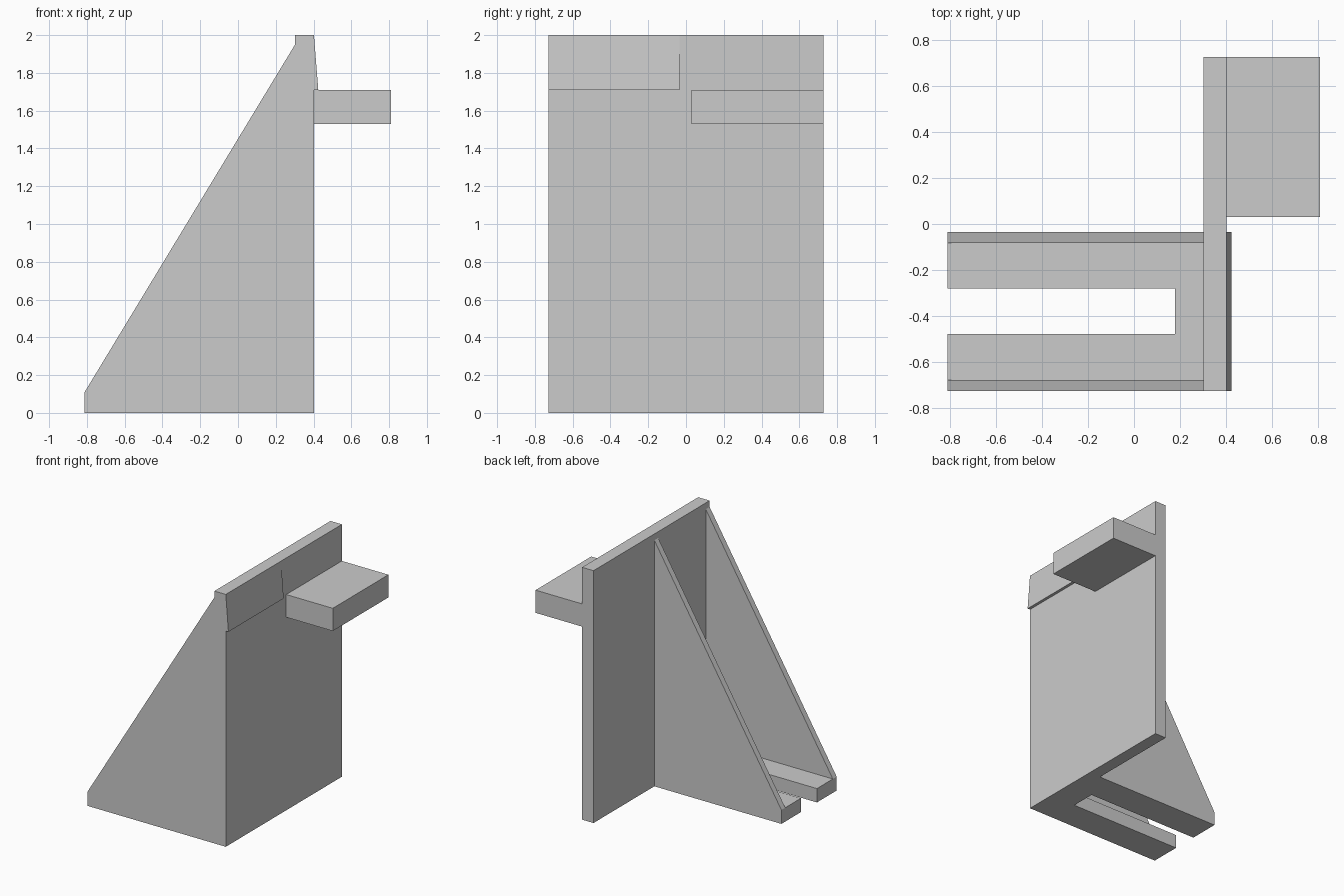
import bpy
import bmesh
from mathutils import Vector

cube = bpy.data.objects.get("Cube")
if cube:
    bpy.data.objects.remove(cube, do_unlink=True)

grey = bpy.data.materials.new("plain grey")
grey.use_nodes = True
COLOR = (0.6, 0.6, 0.6, 1)
grey.diffuse_color = COLOR
grey.node_tree.nodes["Principled BSDF"].inputs["Base Color"].default_value = COLOR


def extrude_profile(name, points, direction):
    """Sweep a closed planar outline along a direction into a solid."""
    bm = bmesh.new()
    face = bm.faces.new([bm.verts.new(p) for p in points])
    swept = bmesh.ops.extrude_face_region(bm, geom=[face])["geom"]
    verts = [v for v in swept if isinstance(v, bmesh.types.BMVert)]
    bmesh.ops.translate(bm, verts=verts, vec=Vector(direction))
    bmesh.ops.recalc_face_normals(bm, faces=bm.faces)
    mesh = bpy.data.meshes.new(name)
    bm.to_mesh(mesh)
    bm.free()
    mesh.materials.append(grey)
    obj = bpy.data.objects.new(name, mesh)
    bpy.context.collection.objects.link(obj)
    return obj


def side_profile(name, xz, y0, y1):
    return extrude_profile(name, [(x, y0, z) for x, z in xz], (0, y1 - y0, 0))


def box(name, x0, x1, y0, y1, z0, z1):
    return side_profile(name, [(x0, z0), (x1, z0), (x1, z1), (x0, z1)], y0, y1)


# Main dimensions
left, back, front = -0.812, 0.302, 0.402
edge, inner = 0.727, -0.035
base_top, ledge = 0.11, 1.71

# Upright plate and the block projecting from its face
box("upright_plate", back, front, -edge, edge, 0, 2)
box("projecting_block", front, 0.81, 0.03, edge, 1.53, ledge)

# Tapered lip beside the block
side_profile("tapered_lip", [(front, 2), (front, ledge), (0.425, ledge)], -edge, inner)

# Slotted foot
slot_end, slot_low, slot_high = 0.178, -0.48, -0.28
foot = [(left, -edge), (back, -edge), (back, inner), (left, inner),
        (left, slot_high), (slot_end, slot_high), (slot_end, slot_low), (left, slot_low)]
extrude_profile("slotted_foot", [(x, y, 0) for x, y in foot], (0, 0, base_top))

# Pair of triangular gussets
thickness = 0.048
brace = [(left, base_top), (back, base_top), (back, 1.95)]
for name, y in (("front_gusset", -edge), ("rear_gusset", inner - thickness)):
    side_profile(name, brace, y, y + thickness)
